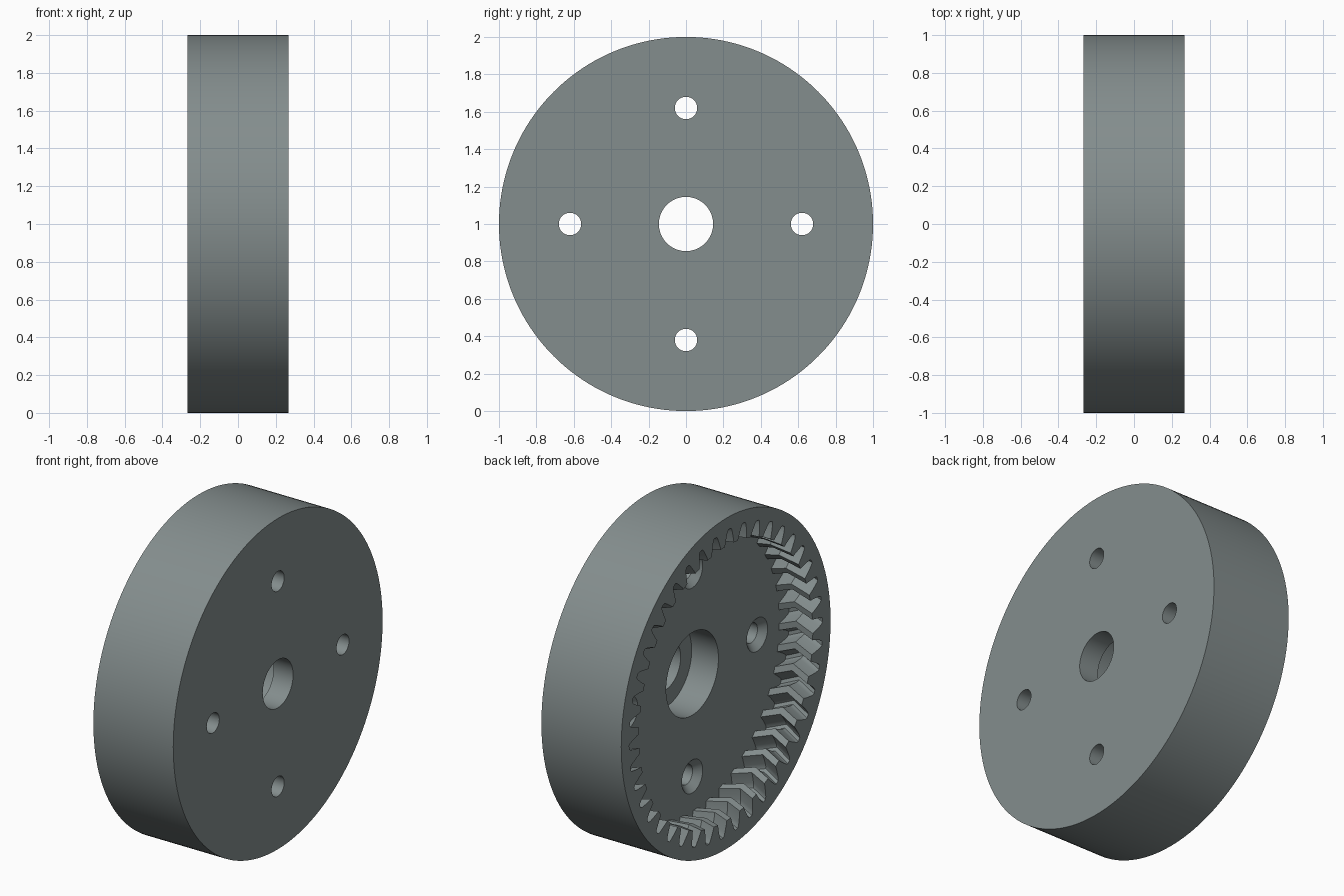
import bpy, bmesh, math

if "Cube" in bpy.data.objects:
    bpy.data.objects.remove(bpy.data.objects["Cube"])

HALF = 0.267        # half of the ring's thickness along x
FLOOR = -0.042      # inner floor of the toothed cavity
STEP = 0.137        # bottom of the bore's counterbore
TEETH = 42
PITCH = 2 * math.pi / TEETH
PHASE = math.radians(-90 + 2.3)
CHEVRON = 0.055     # twist of the herringbone at mid depth (radians)

bm = bmesh.new()


def loop(points):
    """Closed edge loop from (x, y, z) points."""
    verts = [bm.verts.new(p) for p in points]
    edges = [bm.edges.new((verts[i], verts[(i + 1) % len(verts)])) for i in range(len(verts))]
    return verts, edges


def circle(x, r, n, cy=0.0, cz=0.0):
    return loop([(x, cy + r * math.cos(2 * math.pi * i / n),
                  1 + cz + r * math.sin(2 * math.pi * i / n)) for i in range(n)])


def wall(a, b):
    """Quads between two loops of equal length."""
    va, vb = a[0], b[0]
    for i in range(len(va)):
        j = (i + 1) % len(va)
        bm.faces.new((va[i], va[j], vb[j], vb[i]))


def cap(*loops):
    """Flat face bounded by an outer loop and any hole loops."""
    bmesh.ops.triangle_fill(bm, use_beauty=True, use_dissolve=False,
                            edges=[e for l in loops for e in l[1]], normal=(1, 0, 0))


# one tooth gap: (fraction of pitch, radius)
HALF_GAP = [(0.34, 0.83), (0.30, 0.851), (0.25, 0.872), (0.195, 0.895), (0.145, 0.913), (0.08, 0.924)]
GAP = [(-f, r) for f, r in HALF_GAP] + [(f, r) for f, r in reversed(HALF_GAP)]


def gear(x, twist):
    pts = []
    for k in range(TEETH):
        for f, r in GAP:
            a = PHASE + twist + (k + f) * PITCH
            pts.append((x, r * math.cos(a), 1 + r * math.sin(a)))
    return loop(pts)


# outer rim
rim_open = circle(-HALF, 1.0, 160)
rim_back = circle(HALF, 1.0, 160)
wall(rim_open, rim_back)

# herringbone internal teeth
mid = (FLOOR - HALF) / 2
g_open, g_mid, g_floor = gear(-HALF, 0), gear(mid, -CHEVRON), gear(FLOOR, 0)
wall(g_open, g_mid)
wall(g_mid, g_floor)
cap(rim_open, g_open)

# stepped centre bore
bore_top, bore_step = circle(FLOOR, 0.25, 64), circle(STEP, 0.25, 64)
bore_in, bore_out = circle(STEP, 0.145, 64), circle(HALF, 0.145, 64)
wall(bore_top, bore_step)
wall(bore_step, bore_in)
wall(bore_in, bore_out)

# four countersunk screw holes
sinks, exits = [], []
for cy, cz in ((0.62, 0), (-0.62, 0), (0, 0.62), (0, -0.62)):
    top = circle(FLOOR, 0.1, 32, cy, cz)
    neck = circle(FLOOR + 0.04, 0.06, 32, cy, cz)
    end = circle(HALF, 0.06, 32, cy, cz)
    wall(top, neck)
    wall(neck, end)
    sinks.append(top)
    exits.append(end)

# cavity floor and flat outer face
cap(g_floor, bore_top, *sinks)
cap(rim_back, bore_out, *exits)

bmesh.ops.recalc_face_normals(bm, faces=bm.faces[:])
mesh = bpy.data.meshes.new("ring_gear")
bm.to_mesh(mesh)
bm.free()

steel = bpy.data.materials.new("grey_steel")
steel.diffuse_color = (0.23, 0.268, 0.268, 1)
steel.use_nodes = True
steel.node_tree.nodes["Principled BSDF"].inputs["Base Color"].default_value = steel.diffuse_color
mesh.materials.append(steel)

obj = bpy.data.objects.new("ring_gear", mesh)
bpy.context.collection.objects.link(obj)
bpy.context.view_layer.objects.active = obj
obj.select_set(True)
bpy.ops.object.shade_smooth_by_angle(angle=math.radians(30))
